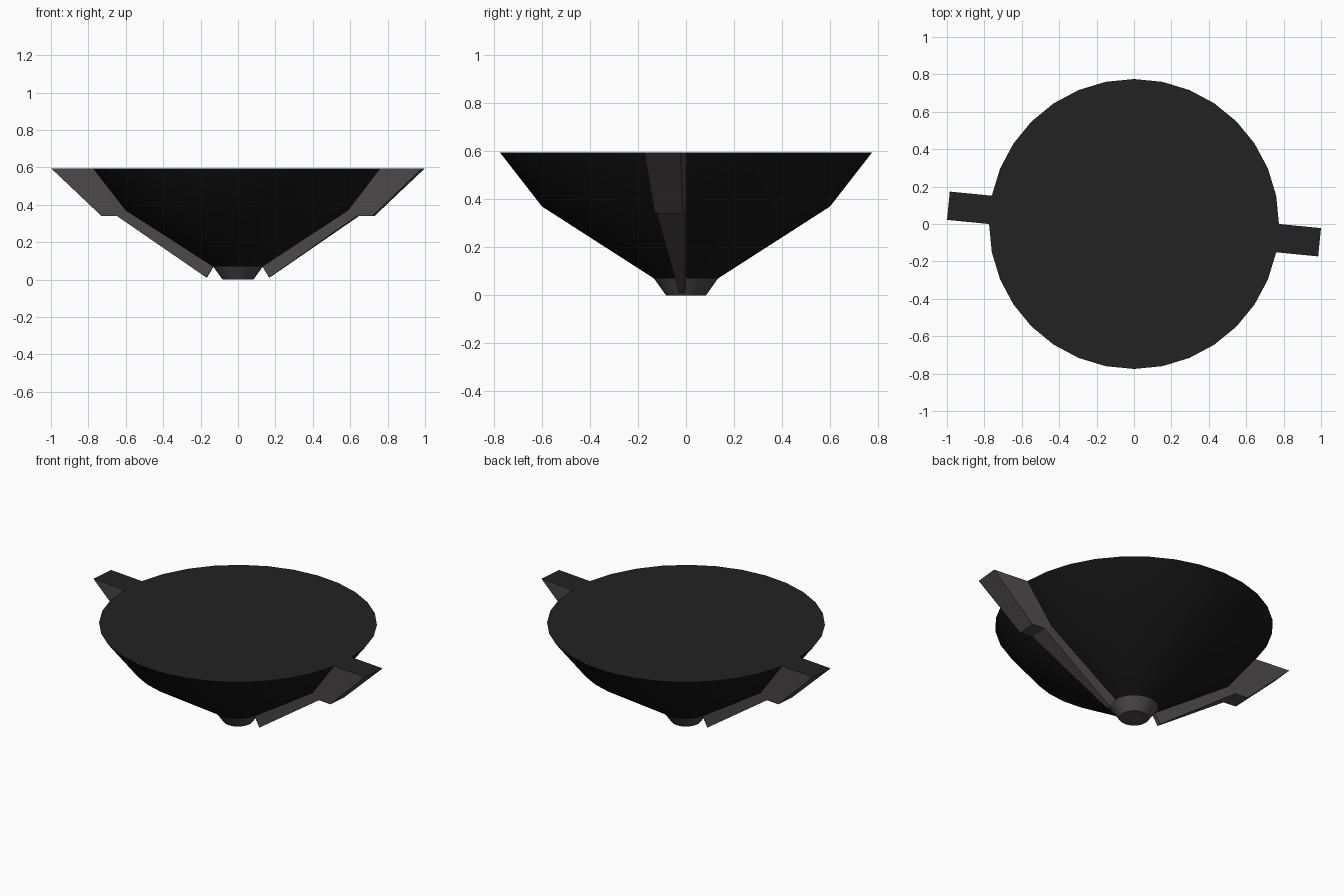
import bpy, bmesh, math

if "Cube" in bpy.data.objects:
    bpy.data.objects.remove(bpy.data.objects["Cube"])

SIDES = 32
HALF = math.pi / SIDES
TOP_Z = 0.595


def material(name, rgb):
    m = bpy.data.materials.new(name)
    m.diffuse_color = (*rgb, 1)
    m.use_nodes = True
    m.node_tree.nodes["Principled BSDF"].inputs["Base Color"].default_value = m.diffuse_color
    return m


BLACK = material("black", (0.008, 0.008, 0.008))
DARK = material("dark", (0.016, 0.016, 0.016))
GREY = material("grey", (0.075, 0.068, 0.070))


def finish(bm, name, mats, smooth=None):
    bmesh.ops.recalc_face_normals(bm, faces=bm.faces)
    for f in bm.faces:
        if len(mats) > 1 and f.normal.z > 0.9:
            f.material_index = 1
    me = bpy.data.meshes.new(name)
    bm.to_mesh(me)
    bm.free()
    for m in mats:
        me.materials.append(m)
    ob = bpy.data.objects.new(name, me)
    bpy.context.collection.objects.link(ob)
    if smooth:
        bpy.ops.object.select_all(action='DESELECT')
        ob.select_set(True)
        bpy.context.view_layer.objects.active = ob
        bpy.ops.object.shade_smooth_by_angle(angle=math.radians(smooth))
    return ob


def turned(name, profile, mats, cap_bottom=False, cap_top=False):
    bm = bmesh.new()
    rings = [[bm.verts.new((r * math.cos(2 * HALF * i), r * math.sin(2 * HALF * i), z))
              for i in range(SIDES)] for r, z in profile]
    for a, b in zip(rings, rings[1:]):
        for i in range(SIDES):
            j = (i + 1) % SIDES
            bm.faces.new((a[i], a[j], b[j], b[i]))
    if cap_bottom:
        bm.faces.new(rings[0][::-1])
    if cap_top:
        bm.faces.new(rings[-1])
    return finish(bm, name, mats, 30)


# Bowl with its flat closed top, and the small foot under it
BOWL = [(0.133, 0.07), (0.60, 0.37), (0.775, TOP_Z)]
turned("bowl", BOWL, [BLACK, DARK], cap_top=True)
turned("foot", [(0.083, 0.0), BOWL[0]], [GREY], cap_bottom=True)


# Fins: one facet of the bowl pulled outward, thicker on the upper wall
def fin(name, angle):
    bottom, middle, top = BOWL
    # outline as (radius, z, ring radius that sets the width)
    c = math.cos(HALF)
    outline = [(bottom[0] * c, bottom[1], bottom[0]), (0.168, 0.01, bottom[0]),
               (0.645, 0.34, middle[0]), (0.728, 0.34, middle[0]),
               (0.997, TOP_Z, top[0]), (top[0] * c, TOP_Z, top[0]),
               (middle[0] * c, middle[1], middle[0])]
    bm = bmesh.new()
    sides = [[bm.verts.new((x, s * r * math.sin(HALF), z)) for x, z, r in outline]
             for s in (-1, 1)]
    a, b = sides
    n = len(outline)
    for i in range(n):
        j = (i + 1) % n
        if i not in (5, 6):  # open where it meets the bowl
            bm.faces.new((a[i], a[j], b[j], b[i]))
    for s in sides:
        bm.faces.new((s[0], s[1], s[2], s[6]))
        bm.faces.new((s[2], s[3], s[4], s[5], s[6]))
    ob = finish(bm, name, [GREY, DARK])
    ob.rotation_euler.z = angle


fin("right_fin", -HALF)
fin("left_fin", math.pi - HALF)
